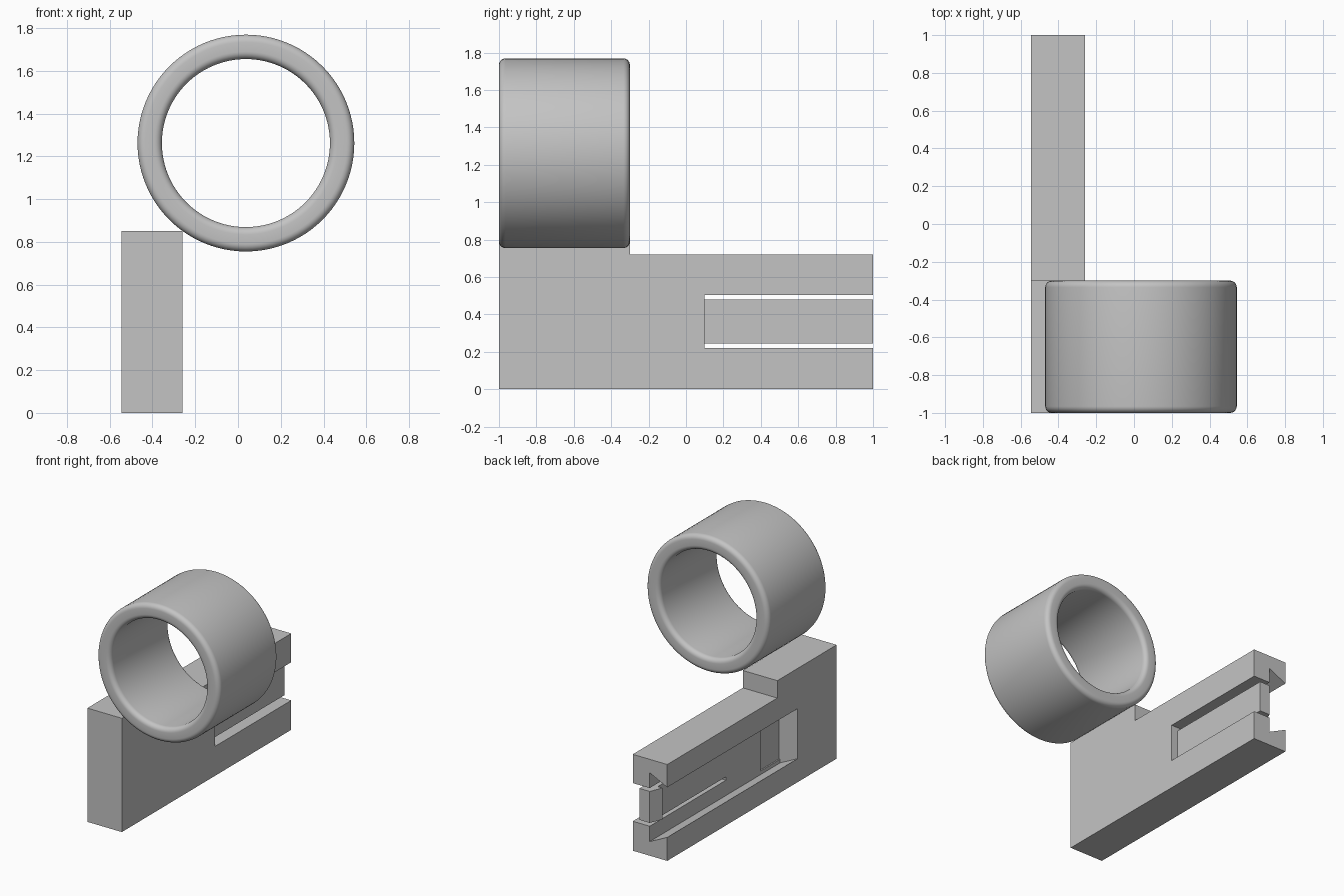
import bpy
import bmesh
import math
from mathutils import Vector

cube = bpy.data.objects.get("Cube")
if cube:
    bpy.data.objects.remove(cube, do_unlink=True)

grey = bpy.data.materials.new("light_grey")
grey.use_nodes = True
GREY = (0.55, 0.55, 0.55, 1)
grey.diffuse_color = GREY
grey.node_tree.nodes["Principled BSDF"].inputs["Base Color"].default_value = GREY


def finish(name, bm):
    bmesh.ops.recalc_face_normals(bm, faces=bm.faces)
    mesh = bpy.data.meshes.new(name)
    bm.to_mesh(mesh)
    bm.free()
    mesh.materials.append(grey)
    obj = bpy.data.objects.new(name, mesh)
    bpy.context.collection.objects.link(obj)
    return obj


def prism(name, points, offset):
    """Extrude a flat outline along an offset vector."""
    bm = bmesh.new()
    face = bm.faces.new([bm.verts.new(p) for p in points])
    moved = bmesh.ops.extrude_face_region(bm, geom=[face])["geom"]
    verts = [v for v in moved if isinstance(v, bmesh.types.BMVert)]
    bmesh.ops.translate(bm, verts=verts, vec=Vector(offset))
    return finish(name, bm)


def box(name, x0, x1, y0, y1, z0, z1):
    outline = [(x0, y0, z0), (x1, y0, z0), (x1, y1, z0), (x0, y1, z0)]
    return prism(name, outline, (0, 0, z1 - z0))


def cut(target, cutter):
    mod = target.modifiers.new("cut", "BOOLEAN")
    mod.operation = "DIFFERENCE"
    mod.solver = "EXACT"
    mod.object = cutter
    bpy.context.view_layer.objects.active = target
    bpy.ops.object.modifier_apply(modifier=mod.name)
    bpy.data.objects.remove(cutter, do_unlink=True)


LEFT, RIGHT = -0.545, -0.26      # block sides
BACK_WALL = -0.40                # depth of the dovetail channel
MID = 0.3625                     # channel centre height

# Stepped mounting block
side = [(-1, 0), (1, 0), (1, 0.72), (-0.3, 0.72), (-0.3, 0.85), (-1, 0.85)]
block = prism("mounting_block", [(LEFT, y, z) for y, z in side],
              (RIGHT - LEFT, 0, 0))

# Dovetail channel, open at the rear; walls continue past the outer face
slope = 0.07 / (BACK_WALL - LEFT)
outer = LEFT - 0.05
half_in, half_out = 0.257, 0.187 - 0.05 * slope
channel = [(outer, MID - half_out), (BACK_WALL, MID - half_in),
           (BACK_WALL, MID + half_in), (outer, MID + half_out)]
cut(block, prism("channel_cutter", [(x, -0.54, z) for x, z in channel],
                 (0, 1.6, 0)))

# Shallow catch pocket at the closed end of the channel
cut(block, box("pocket_cutter", -0.45, -0.39, -0.54, -0.31,
               MID - 0.23, MID + 0.23))

# Window around the spring tongue
cut(block, box("window_cutter", -0.45, -0.2, 0.1, 1.1, 0.22, 0.505))

# Spring tongue with a hooked tip
tongue = [(-0.315, 0.09), (-0.315, 1), (BACK_WALL, 1), (-0.44, 0.904),
          (BACK_WALL, 0.904), (BACK_WALL, 0.09)]
prism("spring_tongue", [(x, y, 0.245) for x, y in tongue], (0, 0, 0.235))

# Ring sleeve: rounded rectangle profile turned about the y axis
R_IN, R_OUT, FILLET, STEPS = 0.393, 0.507, 0.035, 6
corners = [(R_OUT, -0.3, 0), (R_IN, -0.3, 90), (R_IN, -1, 180), (R_OUT, -1, 270)]
bm = bmesh.new()
profile = []
for radius, y, start in corners:
    cr = radius + (FILLET if radius == R_IN else -FILLET)
    cy = y + (FILLET if y == -1 else -FILLET)
    for i in range(STEPS + 1):
        a = math.radians(start + 90 * i / STEPS)
        profile.append(bm.verts.new((cr + FILLET * math.cos(a),
                                     cy + FILLET * math.sin(a), 0)))
edges = [bm.edges.new((v, profile[(i + 1) % len(profile)]))
         for i, v in enumerate(profile)]
bmesh.ops.spin(bm, geom=profile + edges, cent=(0, 0, 0), axis=(0, 1, 0),
               angle=math.tau, steps=96, use_merge=True)
bmesh.ops.remove_doubles(bm, verts=bm.verts, dist=0.0001)
ring = finish("ring_sleeve", bm)
ring.location = (0.037, 0, 1.262)

bpy.ops.object.select_all(action="DESELECT")
ring.select_set(True)
bpy.context.view_layer.objects.active = ring
bpy.ops.object.shade_smooth_by_angle(angle=math.radians(35))
